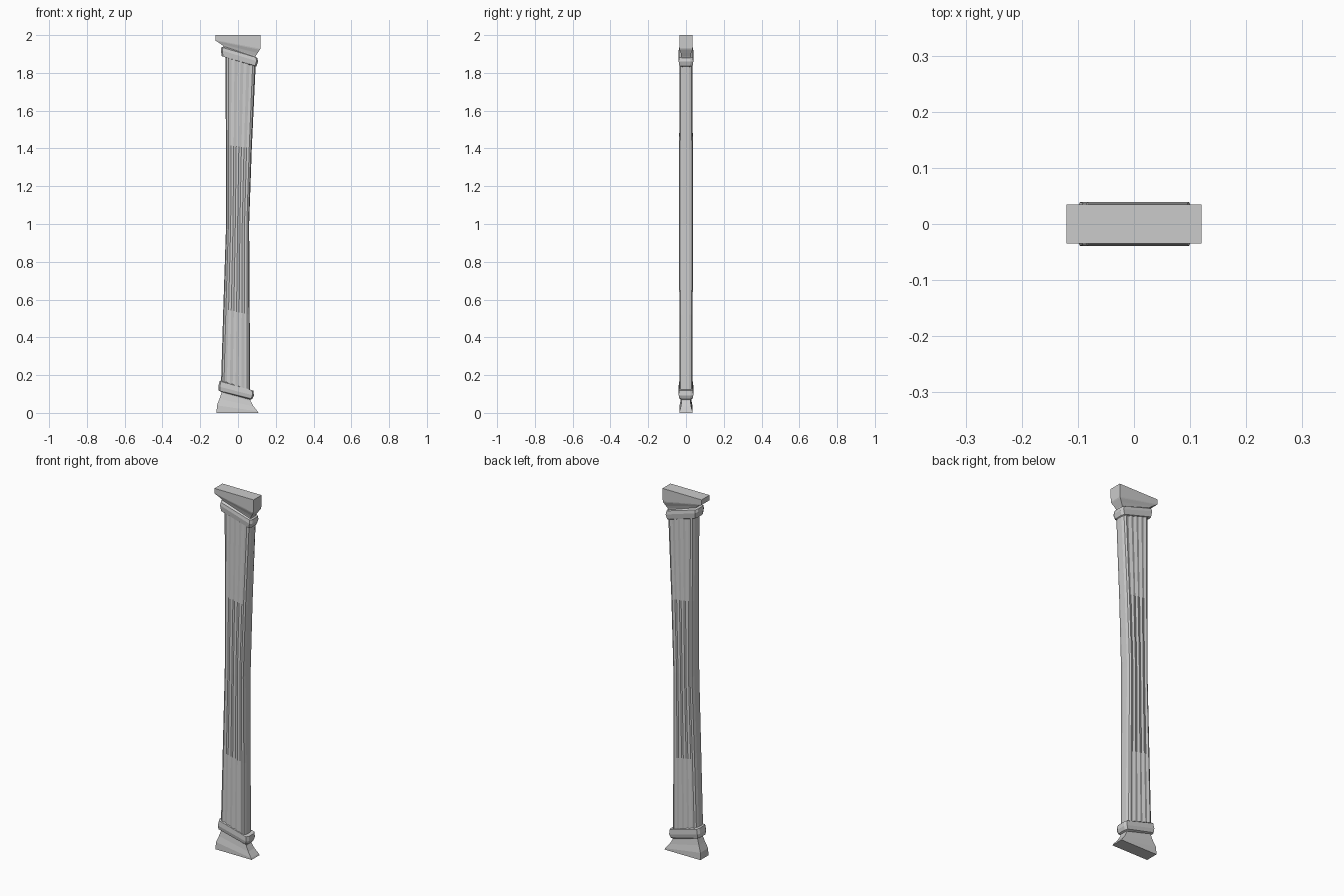
import bpy, bmesh


def loft(name, section, rings):
    """Loft a unit section (u, v) through rings (x_left, z_left, x_right, z_right, half_depth)."""
    bm = bmesh.new()
    rows = []
    for xl, zl, xr, zr, d in rings:
        rows.append([bm.verts.new((xl + (xr - xl) * (u + 1) / 2, v * d,
                                   zl + (zr - zl) * (u + 1) / 2)) for u, v in section])
    n = len(section)
    for a, b in zip(rows, rows[1:]):
        for i in range(n):
            j = (i + 1) % n
            bm.faces.new((a[i], a[j], b[j], b[i]))
    bm.faces.new(rows[0][::-1])
    bm.faces.new(rows[-1])
    bmesh.ops.recalc_face_normals(bm, faces=bm.faces[:])
    mesh = bpy.data.meshes.new(name)
    bm.to_mesh(mesh)
    bm.free()
    ob = bpy.data.objects.new(name, mesh)
    bpy.context.collection.objects.link(ob)
    return ob


def mirrored(front):
    """Close a front half section by rotating it half a turn."""
    return front + [(-u, -v) for u, v in front]


block = mirrored([(-1, -1), (1, -1)])
band = mirrored([(-1, -0.6), (-0.92, -1), (0.92, -1), (1, -0.6)])

# Fluted section: flat narrow ends, chamfered corners, shallow V grooves
flutes = 5
front = [(-1, -0.45), (-0.93, -0.85)]
for i in range(2 * flutes - 1):
    u = -0.8 + 1.6 * i / (2 * flutes - 2)
    front.append((u, -1 if i % 2 == 0 else -0.88))
front += [(0.93, -0.85), (1, -0.45)]
fluted = mirrored(front)

# Flared foot
loft("base", block, [
    (-0.113, 0, 0.108, 0, 0.035),
    (-0.112, 0.04, 0.104, 0.008, 0.034),
    (-0.098, 0.075, 0.082, 0.035, 0.027),
    (-0.088, 0.105, 0.067, 0.062, 0.023),
    (-0.087, 0.13, 0.066, 0.088, 0.023)])

# Lower slanted ring
loft("lower_collar", band, [
    (-0.09, 0.112, 0.066, 0.07, 0.027),
    (-0.103, 0.118, 0.076, 0.074, 0.035),
    (-0.104, 0.140, 0.084, 0.092, 0.039),
    (-0.098, 0.168, 0.082, 0.118, 0.037),
    (-0.088, 0.172, 0.066, 0.122, 0.030)])

# Waisted, fluted shaft
loft("shaft", fluted, [
    (-0.090, 0.15, 0.064, 0.10, 0.034),
    (-0.078, 0.55, 0.062, 0.52, 0.035),
    (-0.063, 1.0, 0.059, 1.0, 0.038),
    (-0.064, 1.42, 0.073, 1.40, 0.036),
    (-0.067, 1.90, 0.094, 1.85, 0.034)])

# Upper slanted ring
loft("upper_collar", band, [
    (-0.072, 1.884, 0.092, 1.832, 0.030),
    (-0.086, 1.888, 0.098, 1.836, 0.036),
    (-0.091, 1.920, 0.106, 1.860, 0.039),
    (-0.088, 1.936, 0.102, 1.880, 0.036),
    (-0.074, 1.940, 0.092, 1.884, 0.027)])

# Flared head with a flat slab on top
loft("capital", block, [
    (-0.070, 1.915, 0.090, 1.870, 0.023),
    (-0.076, 1.940, 0.094, 1.890, 0.024),
    (-0.092, 1.954, 0.104, 1.905, 0.028),
    (-0.118, 1.970, 0.115, 1.922, 0.034),
    (-0.120, 1.974, 0.118, 1.928, 0.035),
    (-0.120, 2.0, 0.120, 2.0, 0.035)])
